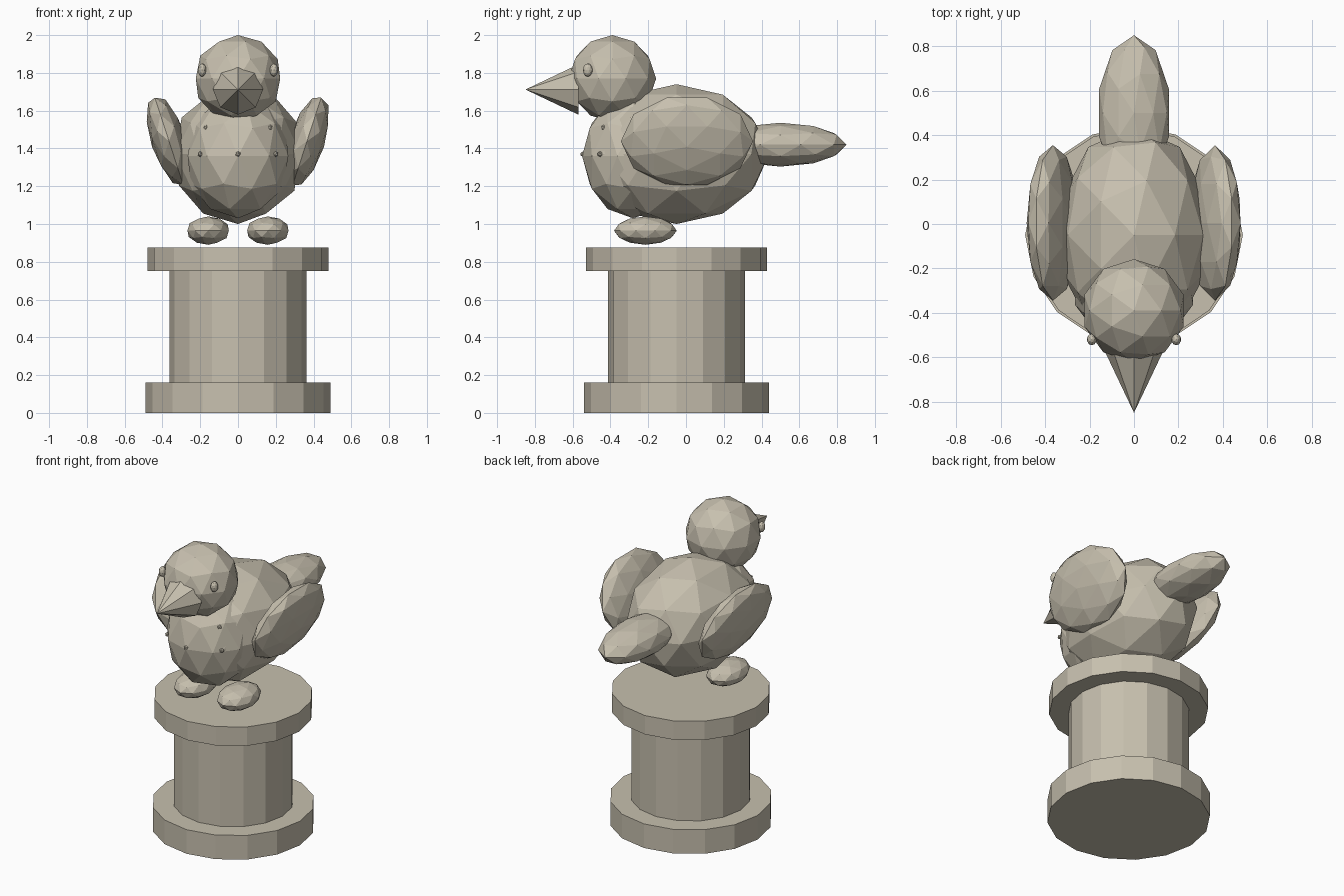
import bpy
from math import radians
from mathutils import Euler, Matrix, Vector

cube = bpy.data.objects.get("Cube")
if cube:
    bpy.data.objects.remove(cube, do_unlink=True)

# One stone colour for the whole statue
STONE = (0.57, 0.525, 0.425, 1)
stone = bpy.data.materials.new("pale stone")
stone.use_nodes = True
stone.diffuse_color = STONE
stone.node_tree.nodes["Principled BSDF"].inputs["Base Color"].default_value = STONE


def finish(name):
    ob = bpy.context.object
    ob.name = ob.data.name = name
    ob.data.materials.append(stone)
    return ob


def blob(name, centre, radii, turn=(0, 0, 0), pre=(0, 0, 0), detail=2):
    """Faceted ellipsoid: pre-turned ball, scaled, then turned into place."""
    bpy.ops.mesh.primitive_ico_sphere_add(subdivisions=detail, radius=1)
    ob = finish(name)
    ball = Euler([radians(a) for a in pre]).to_matrix().to_4x4()
    lean = Euler([radians(a) for a in turn]).to_matrix().to_4x4()
    ob.data.transform(lean @ Matrix.Diagonal((*radii, 1)) @ ball)
    ob.location = Vector(centre)
    return ob


def drum(name, radius, bottom, top):
    bpy.ops.mesh.primitive_cylinder_add(vertices=16, radius=radius, depth=top - bottom,
                                        location=(0, -0.05, (bottom + top) / 2))
    return finish(name)


# Pedestal
drum("pedestal_base", 0.49, 0, 0.16)
drum("pedestal_column", 0.363, 0.16, 0.75)
drum("pedestal_cap", 0.48, 0.75, 0.875)

# Bird body
blob("body", (0, -0.05, 1.37), (0.35, 0.49, 0.37))
blob("breast", (0, -0.28, 1.36), (0.28, 0.27, 0.33))
blob("head", (0, -0.39, 1.77), (0.235, 0.232, 0.23))
blob("tail", (0, 0.5, 1.42), (0.165, 0.35, 0.116))

# Beak
bpy.ops.mesh.primitive_cone_add(vertices=8, radius1=0.133, depth=0.28,
                                location=(0, -0.71, 1.712), rotation=(radians(90), 0, 0))
finish("beak")

# Paired parts
for side, s in (("left", 1), ("right", -1)):
    blob(side + "_wing", (s * 0.365, 0.005, 1.438), (0.095, 0.35, 0.255),
         turn=(0, s * 18, 0), pre=(0, s * 90, 0))
    blob(side + "_foot", (s * 0.158, -0.215, 0.965), (0.115, 0.166, 0.075))
    blob(side + "_eye", (s * 0.19, -0.52, 1.815), (0.022, 0.026, 0.035))
    blob(side + "_lower_breast_knob", (s * 0.2, -0.455, 1.37), (0.015,) * 3, detail=1)
    blob(side + "_upper_breast_knob", (s * 0.17, -0.435, 1.51), (0.015,) * 3, detail=1)
blob("centre_breast_knob", (0, -0.545, 1.37), (0.015,) * 3, detail=1)
